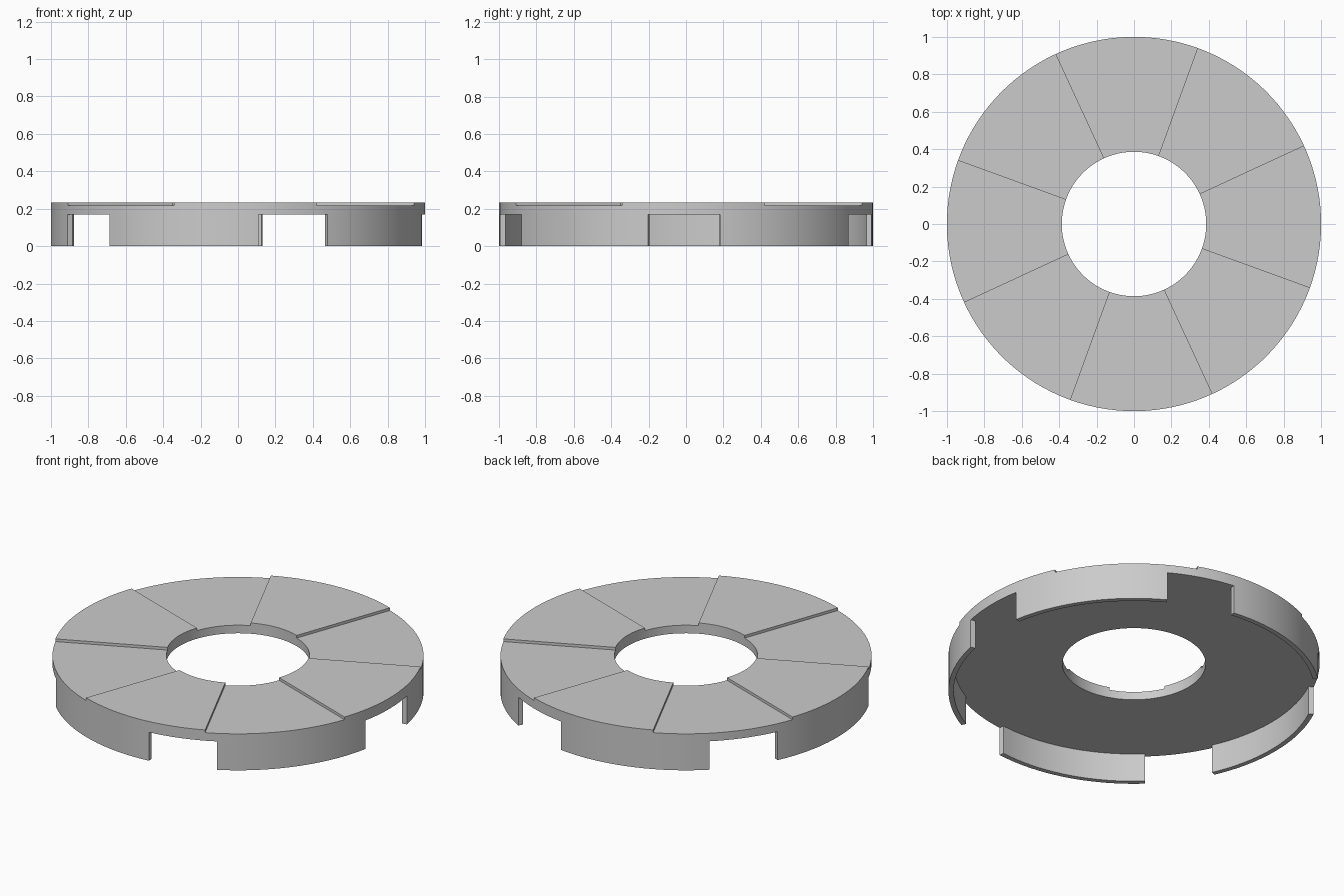
import bpy, bmesh
from math import sin, cos, atan2, degrees, radians, ceil, hypot

if "Cube" in bpy.data.objects:
    bpy.data.objects.remove(bpy.data.objects["Cube"])

R_HOLE, R_SKIRT, R_RIM = 0.386, 0.972, 1.0
Z_PLATE, Z_LOW, Z_HIGH = 0.169, 0.217, 0.233

# Angular ranges in degrees: lowered top sectors and notches in the skirt
LOW = [(24.8 + 90 * k, 70 + 90 * k) for k in range(4)]
NOTCH = [((72 * k - 11.65) % 360, (72 * k + 10.55) % 360) for k in range(5)]

# Angular stations that include every boundary
bounds = sorted({a % 360 for pair in LOW + NOTCH for a in pair})
stations = []
for a, b in zip(bounds, bounds[1:] + [bounds[0] + 360]):
    n = ceil((b - a) / 3)
    stations += [a + (b - a) * i / n for i in range(n)]


def inside(face, ranges):
    c = face.calc_center_median()
    angle = degrees(atan2(c.y, c.x))
    return any((angle - a) % 360 < (b - a) % 360 for a, b in ranges)


def extrude(bm, faces, height, keep=False):
    """Extrude faces vertically and return the new caps."""
    out = bmesh.ops.extrude_face_region(bm, geom=faces, use_keep_orig=keep)["geom"]
    verts = [g for g in out if isinstance(g, bmesh.types.BMVert)]
    caps = [g for g in out if isinstance(g, bmesh.types.BMFace)]
    bmesh.ops.translate(bm, verts=verts, vec=(0, 0, height))
    if not keep:
        old = [f for f in faces if f.is_valid]
        if old:
            bmesh.ops.delete(bm, geom=old, context='FACES')
    return caps


# Flat annulus that forms the underside of the plate
bm = bmesh.new()
rings = [[bm.verts.new((r * cos(radians(a)), r * sin(radians(a)), Z_PLATE))
          for a in stations] for r in (R_HOLE, R_SKIRT, R_RIM)]
count = len(stations)
bottom = []
for inner, outer in zip(rings, rings[1:]):
    for i in range(count):
        j = (i + 1) % count
        bottom.append(bm.faces.new((inner[i], outer[i], outer[j], inner[j])))

# Plate thickness, then the raised sectors on top
top = extrude(bm, bottom, Z_LOW - Z_PLATE, keep=True)
extrude(bm, [f for f in top if not inside(f, LOW)], Z_HIGH - Z_LOW)

# Skirt segments hanging from the rim between the notches
rim = [f for f in bottom
       if hypot(*f.calc_center_median().xy) > R_SKIRT and not inside(f, NOTCH)]
extrude(bm, rim, -Z_PLATE)

bmesh.ops.recalc_face_normals(bm, faces=bm.faces[:])
mesh = bpy.data.meshes.new("notched_ring_plate")
bm.to_mesh(mesh)
bm.free()

# Single grey material
grey = bpy.data.materials.new("light_grey")
grey.use_nodes = True
colour = (0.6, 0.6, 0.6, 1)
grey.diffuse_color = colour
grey.node_tree.nodes["Principled BSDF"].inputs["Base Color"].default_value = colour
mesh.materials.append(grey)

ring = bpy.data.objects.new("notched_ring_plate", mesh)
bpy.context.collection.objects.link(ring)
bpy.ops.object.select_all(action='DESELECT')
ring.select_set(True)
bpy.context.view_layer.objects.active = ring
bpy.ops.object.shade_smooth_by_angle(angle=radians(30))
